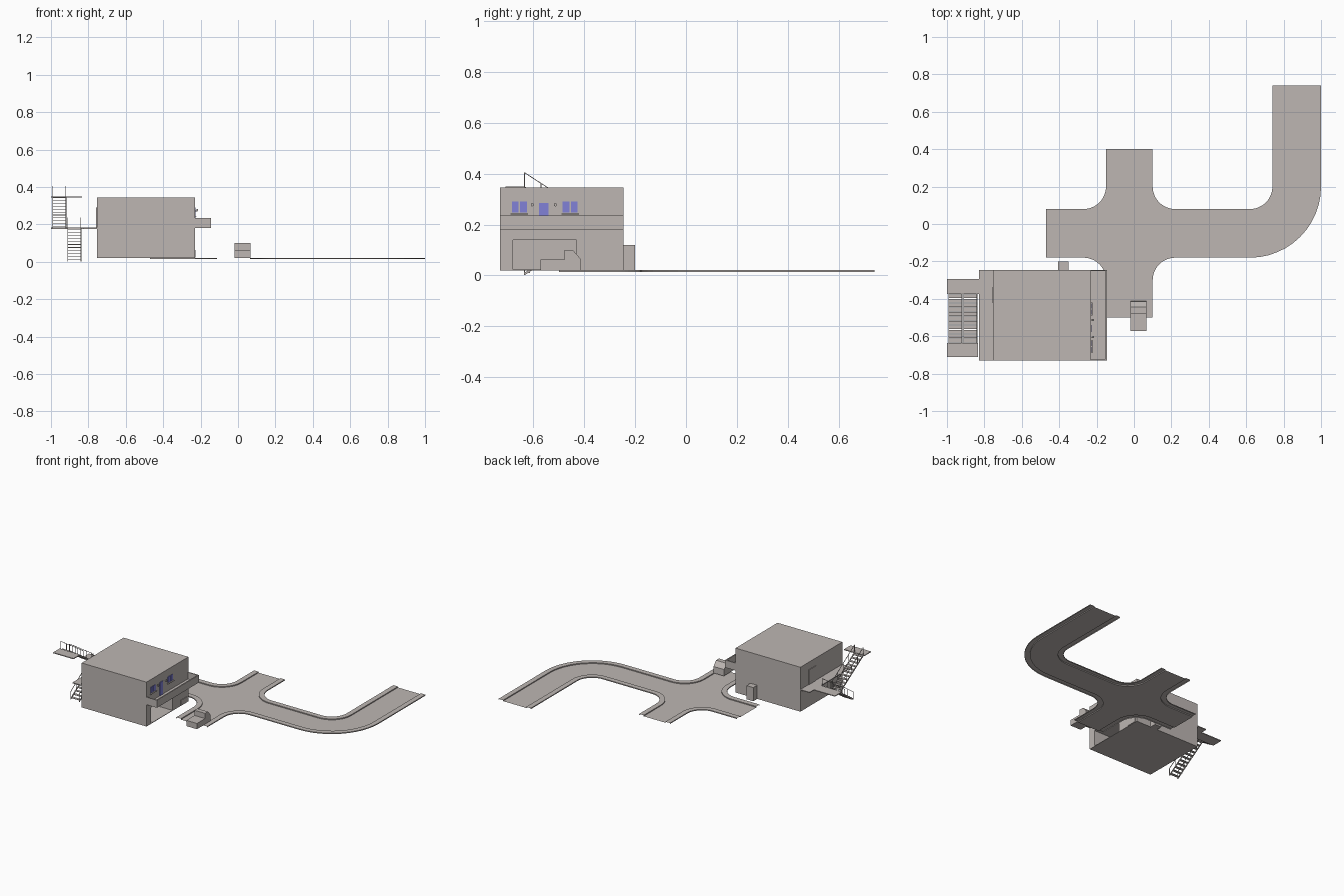
import bpy, bmesh, math
from mathutils import Vector

if "Cube" in bpy.data.objects:
    bpy.data.objects.remove(bpy.data.objects["Cube"])


def material(name, rgb):
    m = bpy.data.materials.new(name)
    m.diffuse_color = (*rgb, 1)
    m.use_nodes = True
    m.node_tree.nodes["Principled BSDF"].inputs["Base Color"].default_value = m.diffuse_color
    return m


GREY = material("warm grey", (0.51, 0.47, 0.45))
BLUE = material("window blue", (0.22, 0.22, 0.68))


def finish(name, bm, mat=GREY):
    bmesh.ops.recalc_face_normals(bm, faces=bm.faces)
    me = bpy.data.meshes.new(name)
    bm.to_mesh(me)
    bm.free()
    ob = bpy.data.objects.new(name, me)
    bpy.context.collection.objects.link(ob)
    me.materials.append(mat)
    return ob


def add_box(bm, x, y, z):
    vs = bmesh.ops.create_cube(bm, size=1)["verts"]
    for v in vs:
        v.co = ((x[0] + x[1]) / 2 + v.co.x * (x[1] - x[0]),
                (y[0] + y[1]) / 2 + v.co.y * (y[1] - y[0]),
                (z[0] + z[1]) / 2 + v.co.z * (z[1] - z[0]))


def boxes(name, parts, mat=GREY):
    bm = bmesh.new()
    for p in parts:
        add_box(bm, *p)
    return finish(name, bm, mat)


def add_bar(bm, p, q, w, h):
    # square bar running in the y-z plane
    vs = bmesh.ops.create_cube(bm, size=1)["verts"]
    p, q = Vector(p), Vector(q)
    d = (q - p).normalized()
    up = Vector((1, 0, 0)).cross(d)
    for v in vs:
        x, y, z = v.co
        v.co = p.lerp(q, y + 0.5) + Vector((x * w, 0, 0)) + up * z * h


# --- road: sunken carriageway with raised pavements ---
def rounded(corners):
    # corners are (x, y, radius)
    out = []
    for i, (x, y, r) in enumerate(corners):
        c = Vector((x, y))
        if r == 0:
            out.append(c)
            continue
        a = (Vector(corners[i - 1][:2]) - c).normalized()
        b = (Vector(corners[i + 1][:2]) - c).normalized()
        centre = c + (a + b) * r
        for k in range(13):
            t = k / 12 * math.pi / 2
            out.append(centre - b * r * math.cos(t) - a * r * math.sin(t))
    return out


def inset(path, d):
    out = []
    for i, p in enumerate(path):
        t = (path[min(i + 1, len(path) - 1)] - path[max(i - 1, 0)]).normalized()
        out.append(p + Vector((t.y, -t.x)) * d)
    return out


KERBS = [
    [(-.47, .08, 0), (-.15, .08, .12), (-.15, .4, 0)],
    [(.1, .4, 0), (.1, .08, .12), (.74, .08, .12), (.74, .74, 0)],
    [(1, .74, 0), (1, -.18, .38), (.1, -.18, .12), (.1, -.5, 0)],
    [(-.15, -.5, 0), (-.15, -.18, .12), (-.47, -.18, 0)],
]
LOW, HIGH = .014, .021
road, pavement = bmesh.new(), bmesh.new()
surface = []
for corners in KERBS:
    outer = rounded(corners)
    inner = inset(outer, .037)
    surface += [road.verts.new((*p, LOW)) for p in inner]
    rows = [[pavement.verts.new((*p, z)) for p in pts]
            for pts, z in ((outer, LOW), (outer, HIGH), (inner, HIGH), (inner, LOW))]
    for a, b in zip(rows, rows[1:]):
        for i in range(len(a) - 1):
            pavement.faces.new((a[i], a[i + 1], b[i + 1], b[i]))
face = road.faces.new(surface)
face.normal_update()
if face.normal.z < 0:
    face.normal_flip()
bmesh.ops.triangulate(road, faces=[face])
me = bpy.data.meshes.new("road_surface")
road.to_mesh(me)
road.free()
me.materials.append(GREY)
bpy.context.collection.objects.link(bpy.data.objects.new("road_surface", me))
finish("pavements", pavement)

# --- building with an open garage ---
Y = (-.73, -.245)
building = boxes("building", [((-.755, -.23), Y, (.02, .345))])
cutter = boxes("garage_cutter", [((-.65, -.2), (-.68, -.43), (.024, .14))])
cutter.hide_render = True
cutter.hide_viewport = True
cutter.display_type = 'WIRE'
cut = building.modifiers.new("garage_opening", 'BOOLEAN')
cut.operation = 'DIFFERENCE'
cut.solver = 'EXACT'
cut.object = cutter
boxes("low_hatch", [((-.23, -.226), (-.335, -.26), (.022, .062))])
boxes("side_door", [((-.759, -.755), (-.42, -.34), (.182, .29))])
boxes("back_cabinet", [((-.405, -.35), (-.245, -.2), (.02, .12))])

# --- balcony and its parapet ---
boxes("balcony", [
    ((-.23, -.145), Y, (.18, .186)),
    ((-.153, -.145), Y, (.186, .235)),
    ((-.23, -.153), (Y[0], Y[0] + .007), (.186, .235)),
    ((-.23, -.153), (Y[1] - .007, Y[1]), (.186, .235)),
])

# --- windows, balcony door, sills and lamps ---
panes, sills, lamps = [], [], []
for yc in (-.655, -.455):
    for s in (-1, 1):
        m = yc + s * .016
        panes.append(((-.23, -.227), (m - .0135, m + .0135), (.247, .29)))
    sills.append(((-.23, -.222), (yc - .035, yc + .035), (.239, .243)))
boxes("windows", panes, BLUE)
boxes("window_sills", sills)
boxes("balcony_door", [((-.23, -.227), (-.577, -.541), (.187, .285))], BLUE)
for yc in (-.605, -.513):
    lamps.append(((-.23, -.217), (yc - .002, yc + .002), (.27, .274)))
    lamps.append(((-.223, -.215), (yc - .005, yc + .005), (.272, .283)))
boxes("wall_lamps", lamps)

# --- outside walkway and landings ---
boxes("walkway", [((-.83, -.755), Y, (.176, .182))])
boxes("middle_landing", [((-1, -.83), (-.375, -.295), (.176, .182))])
boxes("top_landing", [((-1, -.835), (-.71, -.635), (.343, .349))])


# --- open stair flights with handrails ---
def flight(name, x0, x1, start, end, steps=11):
    bm = bmesh.new()
    (ya, za), (yb, zb) = start, end
    for i in range(steps):
        t = (i + .5) / steps
        y, z = ya + (yb - ya) * t, za + (zb - za) * t
        add_box(bm, (x0, x1), (y - .01, y + .01), (z, z + .003))
    for x in (x0 + .002, x1 - .002):
        add_bar(bm, (x, ya, za + .003), (x, yb, zb - .003), .004, .008)
        add_bar(bm, (x, ya, za + .056), (x, yb, zb + .056), .003, .003)
        for k in range(5):
            t = k / 4
            y, z = ya + (yb - ya) * t, za + (zb - za) * t
            add_box(bm, (x - .0015, x + .0015), (y - .0015, y + .0015), (z, z + .056))
    finish(name, bm)


flight("lower_stairs", -.912, -.838, (-.635, .002), (-.375, .18))
flight("upper_stairs", -.992, -.918, (-.375, .18), (-.635, .348))

# --- small parked truck ---
bm = bmesh.new()
side = [(-.572, .02), (-.572, .062), (-.478, .062), (-.478, .1),
        (-.445, .1), (-.415, .066), (-.412, .02)]
f = bm.faces.new([bm.verts.new((-.018, y, z)) for y, z in side])
ext = bmesh.ops.extrude_face_region(bm, geom=[f])["geom"]
bmesh.ops.translate(bm, vec=(.086, 0, 0),
                    verts=[g for g in ext if isinstance(g, bmesh.types.BMVert)])
finish("parked_truck", bm)
